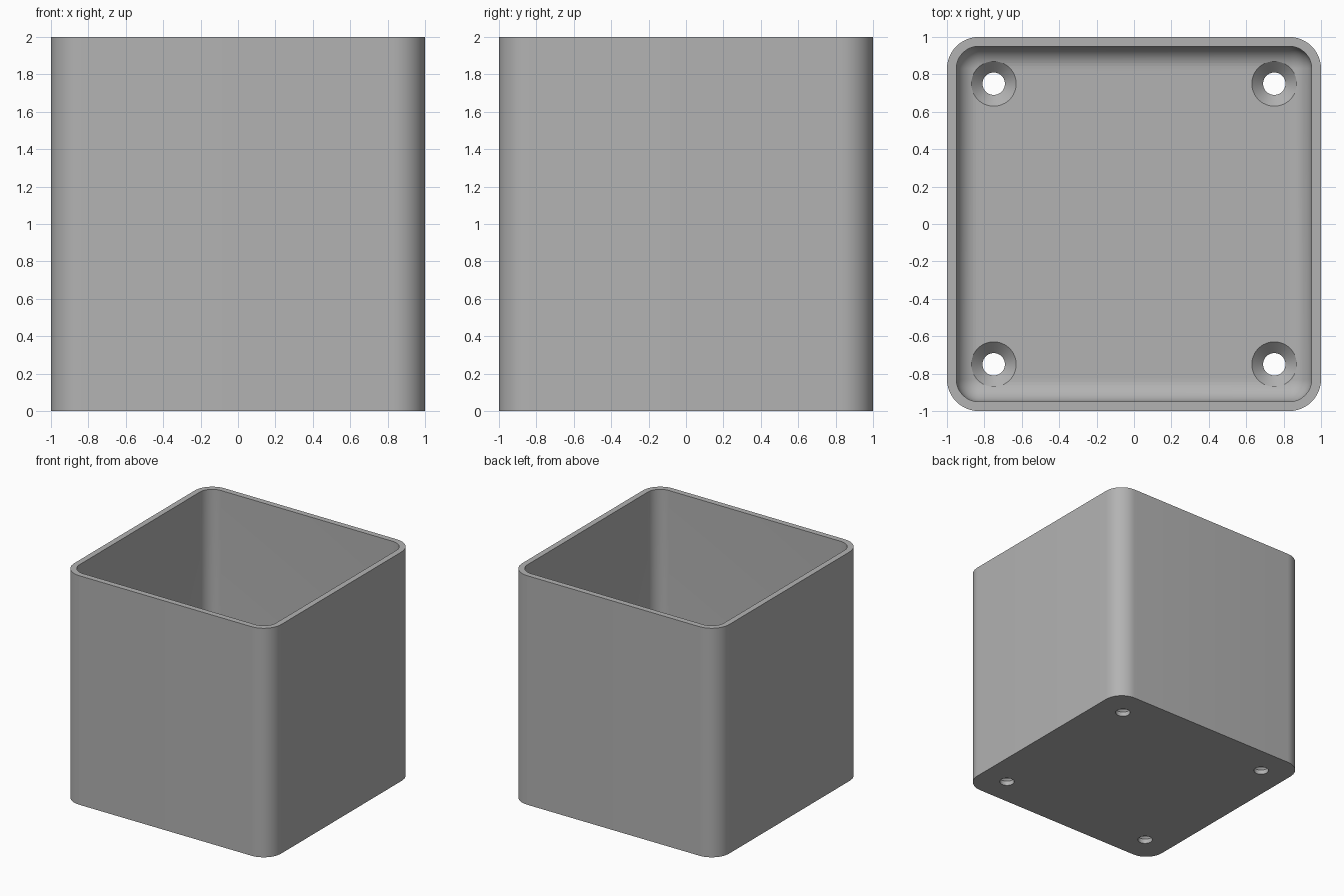
import bpy, bmesh
from math import sin, cos, pi, radians

cube = bpy.data.objects.get("Cube")
if cube:
    bpy.data.objects.remove(cube, do_unlink=True)

HEIGHT, FLOOR = 2.0, 0.10
WALL, RADIUS = 0.05, 0.17
FILLET = RADIUS - WALL
STEPS = 12

grey = bpy.data.materials.new("plain grey")
grey.use_nodes = True
colour = (0.45, 0.45, 0.45, 1)
grey.diffuse_color = colour
grey.node_tree.nodes["Principled BSDF"].inputs["Base Color"].default_value = colour


def make_object(name, bm):
    bmesh.ops.remove_doubles(bm, verts=bm.verts[:], dist=0.0005)
    bmesh.ops.recalc_face_normals(bm, faces=bm.faces[:])
    mesh = bpy.data.meshes.new(name)
    bm.to_mesh(mesh)
    bm.free()
    mesh.materials.append(grey)
    obj = bpy.data.objects.new(name, mesh)
    bpy.context.collection.objects.link(obj)
    return obj


def skin(bm, rings):
    """Bridge equal-length rings and cap both ends."""
    loops = [[bm.verts.new(p) for p in ring] for ring in rings]
    n = len(loops[0])
    for a, b in zip(loops, loops[1:]):
        for i in range(n):
            j = (i + 1) % n
            bm.faces.new((a[i], a[j], b[j], b[i]))
    bm.faces.new(loops[0])
    bm.faces.new(loops[-1])


def rounded_square(half, radius, z):
    points = []
    for k, (sx, sy) in enumerate([(1, 1), (-1, 1), (-1, -1), (1, -1)]):
        for i in range(STEPS + 1):
            a = (k + i / STEPS) * pi / 2
            points.append((sx * (half - radius) + radius * cos(a),
                           sy * (half - radius) + radius * sin(a), z))
    return points


def circle(x, y, r, z, n=48):
    return [(x + r * cos(2 * pi * i / n), y + r * sin(2 * pi * i / n), z)
            for i in range(n)]


# Open box: outside wall, rim, inside wall, rounded inner floor edge
inner = 1 - WALL
rings = [rounded_square(1, RADIUS, 0), rounded_square(1, RADIUS, HEIGHT),
         rounded_square(inner, FILLET, HEIGHT)]
for i in range(STEPS + 1):
    a = i / STEPS * pi / 2
    inset = FILLET * (1 - cos(a))
    rings.append(rounded_square(inner - inset, max(FILLET - inset, 0.00001),
                                FLOOR + FILLET * (1 - sin(a))))
bm = bmesh.new()
skin(bm, rings)
box = make_object("open_box", bm)

# Countersunk screw holes in the floor corners
bm = bmesh.new()
for x in (-0.75, 0.75):
    for y in (-0.75, 0.75):
        skin(bm, [circle(x, y, r, z) for r, z in
                  ((0.06, -0.1), (0.06, 0.04), (0.12, FLOOR), (0.12, 0.4))])
cutter = make_object("screw_hole_cutter", bm)
cutter.hide_render = True

cut = box.modifiers.new("screw_holes", "BOOLEAN")
cut.operation = "DIFFERENCE"
cut.solver = "EXACT"
cut.object = cutter

bpy.ops.object.select_all(action="DESELECT")
box.select_set(True)
bpy.context.view_layer.objects.active = box
bpy.ops.object.modifier_apply(modifier=cut.name)
bpy.data.objects.remove(cutter, do_unlink=True)
bpy.ops.object.shade_smooth_by_angle(angle=radians(30))
